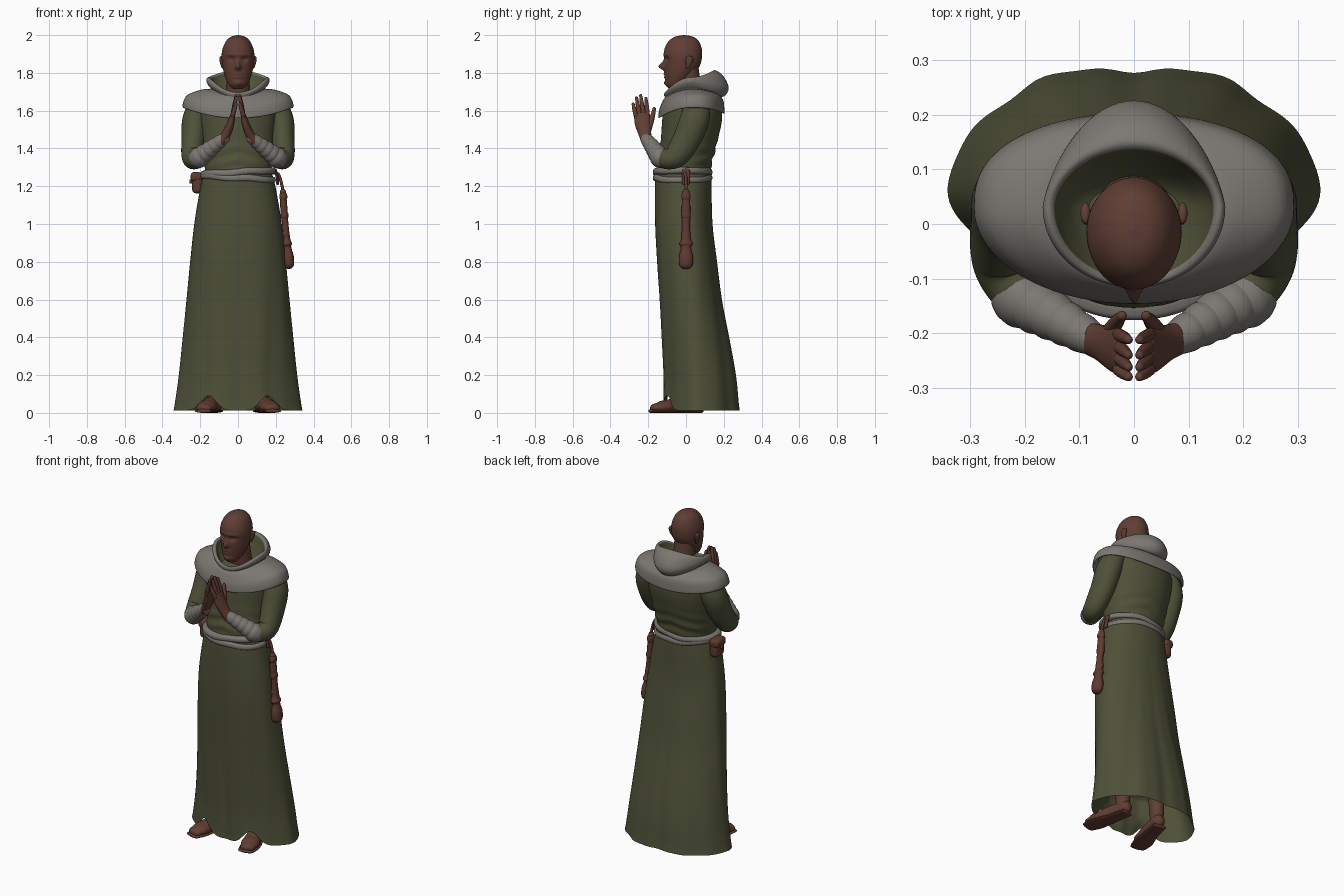
import bpy, bmesh, math
from mathutils import Vector

cube = bpy.data.objects.get("Cube")
if cube:
    bpy.data.objects.remove(cube, do_unlink=True)


def material(name, r, g, b):
    m = bpy.data.materials.new(name)
    m.use_nodes = True
    m.diffuse_color = (r, g, b, 1)
    m.node_tree.nodes["Principled BSDF"].inputs["Base Color"].default_value = (r, g, b, 1)
    return m


green = material("olive_cloth", .078, .082, .04)
grey = material("grey_cloth", .2, .187, .168)
flesh = material("brown_skin", .115, .048, .034)
leather = material("brown_leather", .115, .042, .028)


def bump(d, width):
    return math.exp(-(d / width) ** 2)


def signed_power(v, p):
    return math.copysign(abs(v) ** p, v)


def spline(keys, n):
    """Catmull-Rom interpolation of equal-length tuples."""
    k = [keys[0], *keys, keys[-1]]
    out = []
    for a, b, c, d in zip(k, k[1:], k[2:], k[3:]):
        for j in range(n):
            t = j / n
            out.append([.5 * (2 * q + (r - p) * t + (2 * p - 5 * q + 4 * r - s) * t * t
                              + (3 * q - p - 3 * r + s) * t ** 3)
                        for p, q, r, s in zip(a, b, c, d)])
    return out + [list(keys[-1])]


def skin(name, rings, mats, caps=(True, True), deform=None):
    """Join rings of points into a smooth surface."""
    bm = bmesh.new()
    loops = []
    for ring in rings:
        for p in ring:
            if deform:
                deform(p)
        loops.append([bm.verts.new(p) for p in ring])
    for lo, hi in zip(loops, loops[1:]):
        for i in range(len(lo)):
            bm.faces.new((lo[i - 1], lo[i], hi[i], hi[i - 1]))
    for use, loop in zip(caps, (loops[0], loops[-1])):
        if use:
            bm.faces.new(loop)
    bmesh.ops.recalc_face_normals(bm, faces=bm.faces)
    mesh = bpy.data.meshes.new(name)
    bm.to_mesh(mesh)
    bm.free()
    for m in mats:
        mesh.materials.append(m)
    mesh.shade_smooth()
    ob = bpy.data.objects.new(name, mesh)
    bpy.context.collection.objects.link(ob)
    return ob


def turn(seg):
    return [math.tau * i / seg for i in range(seg)]


def loft(name, keys, mat, n=5, seg=64, power=1, caps=(True, True), deform=None):
    """Stack level rings given as (height, centre y, half width, half depth)."""
    rings = [[Vector((rx * math.cos(a), cy + ry * signed_power(math.sin(a), power), z))
              for a in turn(seg)] for z, cy, rx, ry in spline(keys, n)]
    return skin(name, rings, [mat], caps, deform)


def tube(name, keys, mat, n=5, seg=20, side=(1, 0, 0), deform=None):
    """Round-ended limb along (x, y, z, radius along side, other radius)."""
    path = spline(keys, n)
    pts = [Vector(k[:3]) for k in path]
    rings = []
    last = len(path) - 1

    def ring(c, t, ra, rb):
        u = Vector(side)
        u = (u - t * u.dot(t)).normalized()
        v = t.cross(u)
        rings.append([c + u * ra * math.cos(a) + v * rb * math.sin(a) for a in turn(seg)])

    for i, (p, k) in enumerate(zip(pts, path)):
        t = (pts[min(i + 1, last)] - pts[max(i - 1, 0)]).normalized()
        r = min(k[3:])
        steps = [0]
        if i == 0:
            steps = [-.98, -.85, -.6, -.3, 0]
        elif i == last:
            steps = [0, .3, .6, .85, .98]
        for s in steps:
            w = math.sqrt(1 - s * s)
            ring(p + t * r * s, t, k[3] * w, k[4] * w)
    return skin(name, rings, [mat], deform=deform)


# Robe skirt with folds and a hem lifted over the feet
def drape(v):
    a = math.atan2(v.y - .05, v.x)
    f = max(0, 1 - v.z / 1.25)
    k = 1 + f * (.03 * math.cos(6 * a) + .01 * math.cos(14 * a))
    v.x *= k
    v.y = .05 + (v.y - .05) * k
    if v.y < .05:
        v.z += .08 * bump(v.z, .12) * bump(abs(v.x) - .155, .055)


skirt = [(1.27, -.015, .178, .146), (1.2, -.015, .198, .15), (1, -.012, .232, .153),
         (.8, .005, .252, .16), (.6, .025, .268, .166), (.4, .05, .285, .18),
         (.2, .073, .304, .193), (.06, .08, .322, .2), (.012, .082, .33, .204)]
loft("skirt", skirt, green, n=6, seg=112, power=.88, caps=(True, False), deform=drape)
loft("skirt_lining", [(.25, .07, .27, .16), (.1, .08, .305, .18), (.012, .082, .33, .204)],
     green, seg=112, power=.88, caps=(True, False), deform=drape)


# Upper robe
def creases(v):
    if v.z < 1.5:
        v.y -= .006 * math.sin(v.z * 90 + abs(v.x) * 25) * bump(v.z - 1.36, .07)


loft("torso", [(1.25, -.015, .17, .142), (1.3, -.01, .176, .143), (1.37, .002, .186, .146),
               (1.46, .02, .195, .152), (1.55, .032, .205, .158), (1.62, .035, .205, .15),
               (1.68, .03, .16, .11)], green, power=.9, deform=creases)

# Sash of two crossing wraps
for i, tilt in enumerate((-.05, .06)):
    def lean(v):
        v.z += tilt * v.x + .003 * math.sin(v.x * 30)
    z = 1.227 + .03 * i
    loft("sash_wrap_%d" % (i + 1),
         [(z, -.018, .18, .143), (z + .004, -.018, .195, .154), (z + .017, -.018, .2, .158),
          (z + .03, -.018, .195, .154), (z + .036, -.018, .176, .14)],
         grey, power=.92, deform=lean)

# Shoulder cape rising into a lowered hood, green inside
# (half width, front y, back y, front z, side z, back z, back shape)
profile = [(.26, -.12, .17, 1.59, 1.64, 1.62, .8), (.29, -.143, .2, 1.56, 1.615, 1.585, .8),
           (.29, -.146, .203, 1.575, 1.645, 1.61, .8), (.265, -.14, .195, 1.61, 1.685, 1.66, .8),
           (.19, -.122, .165, 1.655, 1.712, 1.69, .9), (.145, -.112, .15, 1.67, 1.715, 1.68, 1),
           (.155, -.115, .2, 1.678, 1.73, 1.675, 1.2), (.166, -.116, .226, 1.685, 1.75, 1.72, 1.4),
           (.166, -.115, .2, 1.692, 1.768, 1.78, 1.4), (.158, -.11, .16, 1.697, 1.777, 1.812, 1.2),
           (.146, -.1, .137, 1.694, 1.77, 1.806, 1.1), (.135, -.09, .12, 1.68, 1.74, 1.76, 1),
           (.1, -.07, .09, 1.66, 1.69, 1.7, 1), (.03, .01, .05, 1.65, 1.66, 1.66, 1)]
seg, step, mid = 72, 4, .03
rings = []
for rx, yf, yb, zf, zs, zb, p in spline(profile, step):
    ring = []
    for a in turn(seg):
        s = math.sin(a)
        reach, end = (yb - mid, zb) if s > 0 else (mid - yf, zf)
        y = mid + reach * signed_power(s, p if s > 0 else 1)
        ring.append(Vector((rx * math.cos(a), y, zs + (end - zs) * s * s)))
    rings.append(ring)
hood = skin("cape_and_hood", rings, [grey, green], caps=(False, True))
for f in hood.data.polygons:
    f.material_index = int(f.index // seg >= 10 * step)


# Head with carved face
def face(v):
    w = min(1, max(0, (-.05 - v.y) / .04))
    x, z = abs(v.x), v.z
    v.y += w * (.014 * bump(x - .034, .017) * bump(z - 1.872, .013)
                - .005 * bump(z - 1.896, .01)
                - .027 * bump(x, .012) * bump(z - 1.838, .022)
                - .008 * bump(x, .02) * bump(z - 1.83, .009)
                - .007 * bump(x, .022) * (bump(z - 1.794, .006) + bump(z - 1.777, .006))
                - .01 * bump(x, .022) * bump(z - 1.745, .014))


loft("head", [(2, -.01, .004, .005), (1.992, -.01, .036, .046), (1.97, -.012, .062, .078),
              (1.93, -.015, .081, .098), (1.89, -.015, .087, .1), (1.85, -.018, .084, .096),
              (1.81, -.028, .077, .085), (1.77, -.043, .065, .066), (1.735, -.058, .047, .046),
              (1.715, -.064, .025, .026)], flesh, n=7, seg=80, deform=face)
tube("neck", [(0, .035, 1.65, .07, .062), (0, .02, 1.74, .062, .058),
              (0, .01, 1.83, .06, .056)], flesh, seg=32)

for s, label in ((1, "left_"), (-1, "right_")):
    tube(label + "ear", [(s * .08, .01, 1.83, .008, .01), (s * .087, .015, 1.855, .009, .017),
                         (s * .089, .02, 1.88, .009, .02)], flesh)

    # Sleeve, forearm and cloth wraps
    tube(label + "sleeve", [(s * .2, .06, 1.63, .06, .07), (s * .225, .045, 1.55, .07, .078),
                            (s * .235, .005, 1.45, .064, .074), (s * .242, -.045, 1.37, .058, .066),
                            (s * .235, -.085, 1.345, .054, .056), (s * .205, -.13, 1.35, .05, .05),
                            (s * .18, -.15, 1.37, .045, .045)], green, n=6, seg=32)
    start, end = Vector((s * .208, -.135, 1.35)), Vector((s * .078, -.21, 1.45))
    for i in range(5):
        a, b = start.lerp(end, i / 5), start.lerp(end, (i + 1.3) / 5)
        r = .054 - .0045 * i
        tube(label + "wrist_wrap_%d" % (i + 1),
             [(*a, r, r), (*a.lerp(b, .3), r, r), (*b, r * .78, r * .78)], grey,
             n=3, seg=28, side=(0, 1, 0))

    # Praying hand: palm, fanned fingers, thumb
    tube(label + "palm", [(s * .085, -.208, 1.44, .027, .03), (s * .06, -.218, 1.48, .024, .034),
                          (s * .04, -.228, 1.53, .02, .042), (s * .027, -.234, 1.58, .013, .042)],
         flesh, seg=24)
    for i, (tip_y, tip_z) in enumerate(((-.212, 1.665), (-.24, 1.68), (-.262, 1.668),
                                        (-.28, 1.635))):
        base = Vector((s * .028, -.203 - .021 * i, 1.575))
        tip = Vector((s * .01, tip_y, tip_z))
        tube(label + "finger_%d" % (i + 1),
             [(*base, .012, .012), (*base.lerp(tip, .5), .0115, .0115), (*tip, .008, .008)],
             flesh, seg=14)
    tube(label + "thumb", [(s * .045, -.2, 1.5, .016, .018), (s * .032, -.18, 1.56, .013, .014),
                           (s * .022, -.168, 1.61, .009, .009)], flesh, seg=14)

    # Foot, sole, sandal strap and ankle
    def ground(v):
        v.z = max(v.z, 0)
    tube(label + "foot", [(s * .12, .07, .045, .035, .04), (s * .14, -.02, .042, .042, .045),
                          (s * .165, -.11, .032, .05, .034), (s * .18, -.165, .025, .042, .024)],
         flesh, seg=28, deform=ground)
    tube(label + "sole", [(s * .12, .08, .01, .042, .01), (s * .14, -.02, .01, .046, .01),
                          (s * .167, -.12, .01, .058, .01), (s * .183, -.185, .01, .046, .01)],
         leather, seg=28, deform=ground)
    tube(label + "strap", [(s * .163, -.1, .032, .052, .037), (s * .169, -.125, .03, .052, .035)],
         leather, seg=28, deform=ground)
    tube(label + "ankle", [(s * .125, .05, .06, .036, .04), (s * .12, .05, .3, .05, .055)], flesh)

# Hanging club on a cord at the left hip
tube("club_cord", [(.185, -.005, 1.27, .008, .008), (.212, -.005, 1.265, .008, .008),
                   (.225, 0, 1.235, .008, .008), (.238, 0, 1.18, .008, .008)], leather, seg=12)
tube("club_loop", [(.197, 0, 1.285, .008, .02), (.207, 0, 1.25, .008, .022),
                   (.21, 0, 1.215, .008, .02)], leather)
tube("club", [(.238, 0, 1.17, .016, .018), (.243, 0, 1.08, .019, .023),
              (.25, 0, 1, .017, .02), (.257, 0, .92, .02, .025), (.26, 0, .895, .026, .036),
              (.262, 0, .875, .02, .026), (.266, 0, .83, .029, .037), (.268, 0, .79, .029, .037)],
     leather, seg=24)
for i in range(3):
    tube("club_band_%d" % (i + 1), [(.24 + .006 * i, 0, 1.15 - .1 * i, .021, .025),
                                    (.24 + .006 * i, 0, 1.14 - .1 * i, .021, .025)], leather)


# Pouch at the right hip: body, flap and toggle
def block(name, centre, size, mat):
    bpy.ops.mesh.primitive_cube_add(size=1, location=centre)
    ob = bpy.context.object
    ob.name = name
    ob.scale = size
    bpy.ops.object.transform_apply(location=False, rotation=False, scale=True)
    ob.data.materials.append(mat)
    bevel = ob.modifiers.new("rounding", "BEVEL")
    bevel.width, bevel.segments = min(size) * .35, 3
    bpy.ops.object.shade_smooth_by_angle()


block("pouch", (-.215, .005, 1.215), (.055, .085, .105), leather)
block("pouch_flap", (-.22, .005, 1.25), (.062, .093, .05), leather)
block("pouch_toggle", (-.25, .005, 1.225), (.014, .018, .022), leather)
